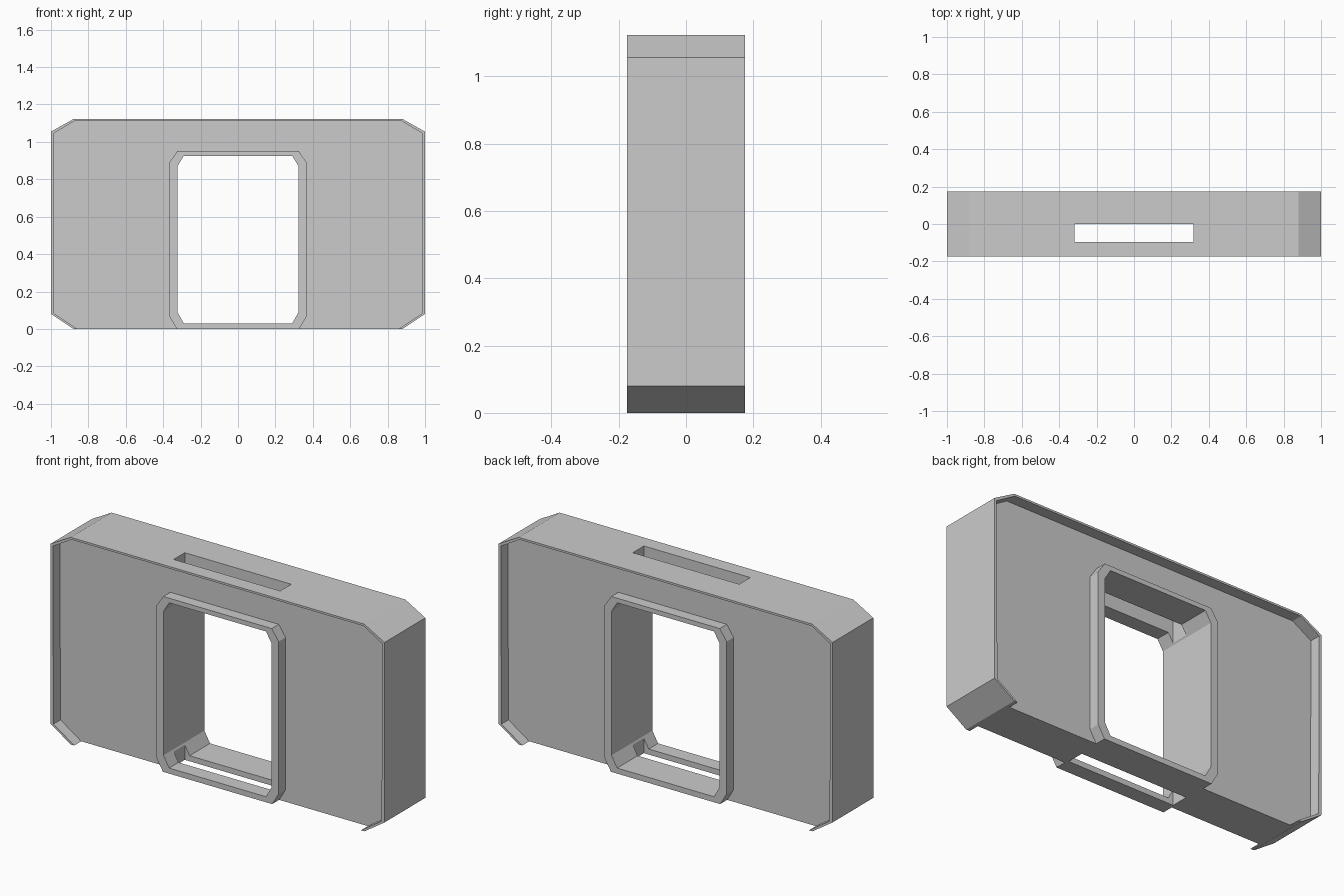
import bpy

if "Cube" in bpy.data.objects:
    bpy.data.objects.remove(bpy.data.objects["Cube"])


def prism(name, right_side, y0, y1):
    """Extrude along y a profile mirrored from its right half (bottom to top)."""
    pts = right_side + [(-x, z) for x, z in reversed(right_side)]
    n = len(pts)
    verts = [(x, y, z) for y in (y0, y1) for x, z in pts]
    faces = [list(range(n)), list(range(2 * n - 1, n - 1, -1))]
    faces += [[i, i + n, (i + 1) % n + n, (i + 1) % n] for i in range(n)]
    mesh = bpy.data.meshes.new(name)
    mesh.from_pydata(verts, [], faces)
    mesh.update()
    obj = bpy.data.objects.new(name, mesh)
    bpy.context.collection.objects.link(obj)
    return obj


def cut(target, cutter):
    """Subtract cutter from target and discard it."""
    cutter.hide_render = True
    mod = target.modifiers.new("cut", 'BOOLEAN')
    mod.operation = 'DIFFERENCE'
    mod.solver = 'EXACT'
    mod.object = cutter
    bpy.context.view_layer.objects.active = target
    bpy.ops.object.modifier_apply(modifier=mod.name)
    bpy.data.objects.remove(cutter)


DEPTH, PANEL = 0.175, 0.115

# Wall block with chamfered corners
wall = prism("doorway_wall",
             [(0.88, 0), (1, 0.08), (1, 1.055), (0.88, 1.122)], -DEPTH, DEPTH)

# Recessed panels on both faces, leaving a thin rim and the raised door frame
for s in (-1, 1):
    y0, y1 = sorted((s * PANEL, s * 0.3))
    recess = prism("panel_recess",
                   [(0.85, -0.05), (0.85, -0.006), (0.983, 0.083),
                    (0.987, 1.045), (0.875, 1.111)], y0, y1)
    frame = prism("door_frame",
                  [(0.325, -0.004), (0.366, 0.065), (0.366, 0.89), (0.325, 0.95)],
                  -0.4, 0.4)
    # carry the frame down past the recess bottom so its sill stays closed
    cut(recess, frame)
    cut(wall, recess)

# Door opening
cut(wall, prism("door_opening",
                [(0.29, 0.03), (0.324, 0.09), (0.324, 0.87), (0.29, 0.925)],
                -0.4, 0.4))

# Vertical slot for the sliding door, through header and sill
cut(wall, prism("door_slot", [(0.319, -0.1), (0.319, 1.3)], -0.095, 0.0))
